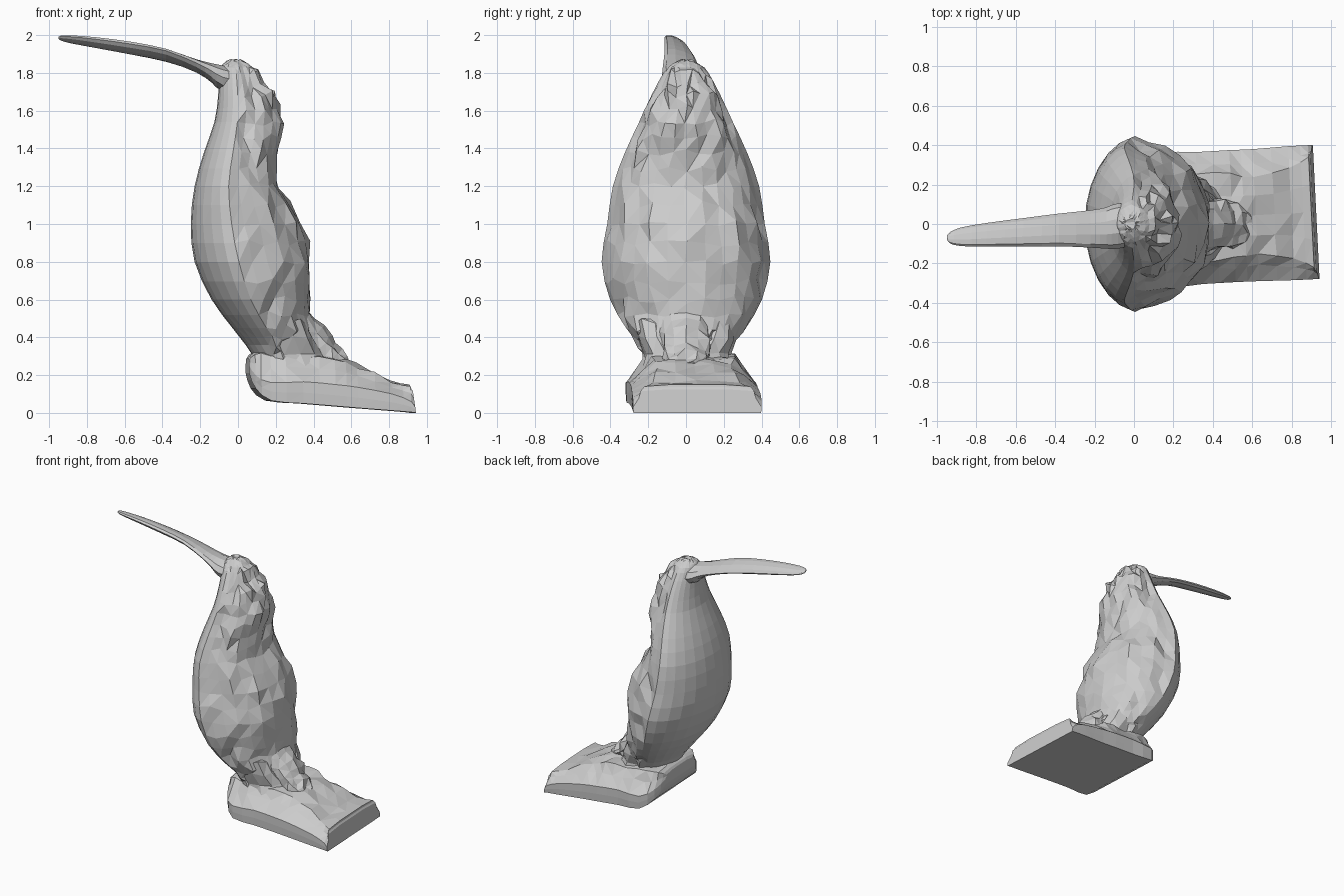
import bpy, bmesh, math, random

random.seed(11)


def spline(keys, n):
    """Resample a list of key tuples with a Catmull-Rom curve."""
    out = []
    m = len(keys) - 1
    for k in range(n + 1):
        f = k / n * m
        i = min(int(f), m - 1)
        t = f - i
        p = [keys[max(0, min(m, i + d))] for d in (-1, 0, 1, 2)]
        out.append([0.5 * (2 * b + (c - a) * t + (2 * a - 5 * b + 4 * c - d) * t * t
                           + (3 * b - a - 3 * c + d) * t ** 3) for a, b, c, d in zip(*p)])
    return out


def circle(n):
    return [(math.cos(2 * math.pi * i / n), math.sin(2 * math.pi * i / n)) for i in range(n)]


def loft(name, rings, rough=None):
    """Skin closed rings, flat faced; rough(co) gives the chiselled offset at a point."""
    bm = bmesh.new()
    rows = [[bm.verts.new(p) for p in r] for r in rings]
    n = len(rows[0])
    for a, b in zip(rows, rows[1:]):
        for i in range(n):
            j = (i + 1) % n
            bm.faces.new((a[i], a[j], b[j], b[i]))
    bm.faces.new(rows[0][::-1])
    bm.faces.new(rows[-1])
    bmesh.ops.recalc_face_normals(bm, faces=bm.faces)
    if rough:
        bm.normal_update()
        for v in bm.verts:
            s = rough(v.co)
            v.co += v.normal * random.uniform(-s, s)
            v.co.z += random.uniform(-s, s)
            v.co.y += random.uniform(-s, s) * 0.6
        bmesh.ops.triangulate(bm, faces=bm.faces)
    me = bpy.data.meshes.new(name)
    bm.to_mesh(me)
    bm.free()
    ob = bpy.data.objects.new(name, me)
    bpy.context.collection.objects.link(ob)
    return ob


# Body: smooth belly shell on -x, slightly narrower rough plumage on +x
# z, belly x, seam x, back x, half width
body_keys = [
    (0.27, 0.10, 0.26, 0.46, 0.23), (0.36, 0.04, 0.22, 0.43, 0.25),
    (0.45, -0.03, 0.17, 0.40, 0.32), (0.60, -0.14, 0.09, 0.38, 0.405),
    (0.80, -0.23, 0.03, 0.38, 0.45), (1.00, -0.25, -0.01, 0.335, 0.42),
    (1.20, -0.23, -0.03, 0.21, 0.39), (1.38, -0.18, -0.01, 0.205, 0.325),
    (1.54, -0.125, 0.01, 0.235, 0.25), (1.68, -0.105, 0.01, 0.19, 0.185),
    (1.80, -0.10, 0.00, 0.10, 0.12), (1.845, -0.08, -0.01, 0.06, 0.075),
    (1.87, -0.045, -0.02, 0.01, 0.03)]
rings = []
for z, xf, xm, xb, w in spline(body_keys, 24):
    ring = []
    for c, s in circle(26):
        if c > 0.05:
            ring.append((xm + (xb - xm) * c ** 0.95, 0.93 * w * s, z))
        else:
            ring.append((xm - (xm - xf) * abs(c) ** 1.1, w * s, z))
    rings.append(ring)


def plumage(co):
    if co.z > 1.8 or co.z < 0.3:
        return 0.003
    seam = 0.03 + max(0, 0.8 - co.z) * 0.35
    return 0.019 if co.x > seam else 0.0


loft("body", rings, plumage)

# Beak: long upturned curve reaching to -x, its section tilted down towards +y
# x, centre y, half width, centre z, half height
beak_keys = [
    (0.06, 0.0, 0.09, 1.75, 0.06), (-0.08, -0.01, 0.115, 1.77, 0.07),
    (-0.14, -0.02, 0.105, 1.80, 0.05), (-0.22, -0.025, 0.095, 1.837, 0.032),
    (-0.38, -0.03, 0.083, 1.893, 0.026), (-0.56, -0.042, 0.072, 1.93, 0.028),
    (-0.75, -0.055, 0.06, 1.96, 0.024), (-0.88, -0.065, 0.047, 1.977, 0.017),
    (-0.935, -0.07, 0.028, 1.984, 0.012), (-0.95, -0.07, 0.008, 1.985, 0.005)]
rings = []
for x, y, w, z, h in spline(beak_keys, 18):
    tilt = 0.3 * min(1, max(0, -x / 0.4))
    rings.append([(x, y + w * c, z + h * s - tilt * w * c) for c, s in circle(10)])
loft("beak", rings)

# Plinth: tilted slab, lens-shaped upright sides, roughly carved sloping top
# x, centre y, half width, bottom z, side top z, top half width, top z
base_keys = [
    (0.05, 0.00, 0.19, 0.21, 0.25, 0.17, 0.29), (0.08, 0.01, 0.27, 0.13, 0.20, 0.22, 0.32),
    (0.16, 0.02, 0.34, 0.065, 0.16, 0.23, 0.32), (0.33, 0.03, 0.335, 0.05, 0.165, 0.23, 0.31),
    (0.50, 0.04, 0.335, 0.036, 0.15, 0.21, 0.295), (0.62, 0.045, 0.335, 0.026, 0.135, 0.20, 0.255),
    (0.80, 0.055, 0.34, 0.012, 0.10, 0.23, 0.17), (0.90, 0.06, 0.34, 0.004, 0.06, 0.28, 0.15),
    (0.925, 0.06, 0.34, 0.0, 0.03, 0.30, 0.125)]
rings = []
for x, y, w, zb, zs, wt, zt in spline(base_keys, 16):
    mid = ((w + wt) / 2 - 0.01, (zs + zt) / 2)
    half = [(w * 0.99, zb), (w, (zb + zs) / 2), (w, zs), mid, (wt, zt - 0.01), (wt * 0.5, zt)]
    prof = half + [(0, zt)] + [(-a, b) for a, b in reversed(half)]
    # end is skewed in plan and leans back towards its top edge
    rings.append([(x - 0.05 * a - (0.12 * b if x > 0.9 else 0), y + a, b) for a, b in prof])
loft("plinth", rings, lambda co: 0.01 if co.z > 0.17 and 0.1 < co.x < 0.86 else 0.0)

# Tail: rough fan sloping from the lower back to the plinth
# x, z, half width, half thickness
tail_keys = [
    (0.28, 0.53, 0.17, 0.08), (0.35, 0.45, 0.14, 0.08), (0.43, 0.35, 0.13, 0.08),
    (0.50, 0.29, 0.12, 0.06), (0.57, 0.25, 0.07, 0.04)]
rings = [[(x + h * 0.75 * s, w * c, z + h * 0.65 * s) for c, s in circle(12)]
         for x, z, w, h in spline(tail_keys, 8)]
loft("tail", rings, lambda co: 0.013)

# Legs: short rough stumps flaring into the plinth on both sides
for side, label in ((-1, "front"), (1, "back")):
    leg_keys = [(0.48, 0.22, 0.17, 0.10), (0.40, 0.25, 0.15, 0.11),
                (0.32, 0.29, 0.11, 0.11), (0.22, 0.31, 0.11, 0.13)]
    rings = [[(cx + 1.3 * r * c, side * cy + r * s, z) for c, s in circle(10)]
             for z, cx, cy, r in leg_keys]
    loft(label + "_leg", rings, lambda co: 0.013)
